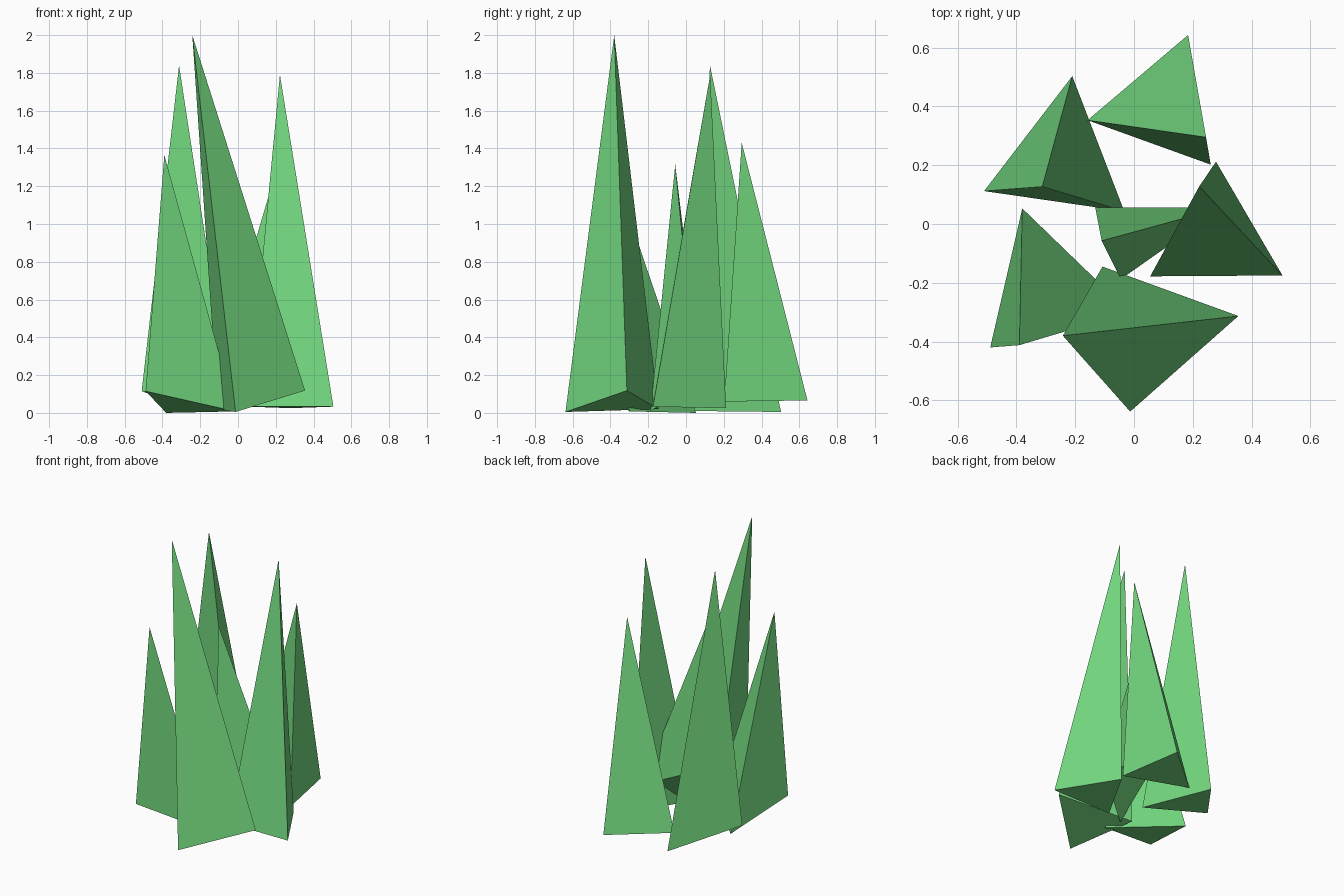
import bpy
import bmesh

# Shared leaf green
green = bpy.data.materials.new("leaf_green")
green.diffuse_color = (0.17, 0.68, 0.21, 1.0)


def blade(name, tip, base):
    """Three-sided spike: a triangular base closed up to one tip."""
    bm = bmesh.new()
    b = [bm.verts.new(p) for p in base]
    t = bm.verts.new(tip)
    bm.faces.new(b)
    for i in range(3):
        bm.faces.new((b[i], b[(i + 1) % 3], t))
    bmesh.ops.recalc_face_normals(bm, faces=bm.faces)
    mesh = bpy.data.meshes.new(name)
    bm.to_mesh(mesh)
    bm.free()
    mesh.materials.append(green)
    obj = bpy.data.objects.new(name, mesh)
    bpy.context.collection.objects.link(obj)
    return obj


# Grass tuft: tall front blade
blade("blade_front", (-0.242, -0.38, 2.0),
      [(-0.013, -0.638, 0.005), (0.355, -0.313, 0.118), (-0.107, -0.145, 0.02)])
# Front left blade
blade("blade_front_left", (-0.39, -0.412, 1.365),
      [(-0.489, -0.42, 0.115), (-0.38, 0.053, 0.0), (-0.015, -0.3, 0.008)])
# Back left blade
blade("blade_back_left", (-0.312, 0.127, 1.84),
      [(-0.51, 0.112, 0.115), (-0.21, 0.503, 0.005), (-0.033, 0.043, 0.01)])
# Back right blade
blade("blade_back_right", (0.245, 0.295, 1.43),
      [(0.184, 0.643, 0.066), (-0.158, 0.353, 0.062), (0.261, 0.202, 0.06)])
# Right blade
blade("blade_right", (0.222, 0.128, 1.79),
      [(0.505, -0.175, 0.033), (0.055, -0.178, 0.033), (0.279, 0.212, 0.025)])
# Short centre blade with a steeply tilted base
blade("blade_centre", (-0.11, -0.057, 1.315),
      [(-0.132, 0.057, 0.37), (-0.045, -0.188, 0.01), (0.3, 0.055, 0.16)])
